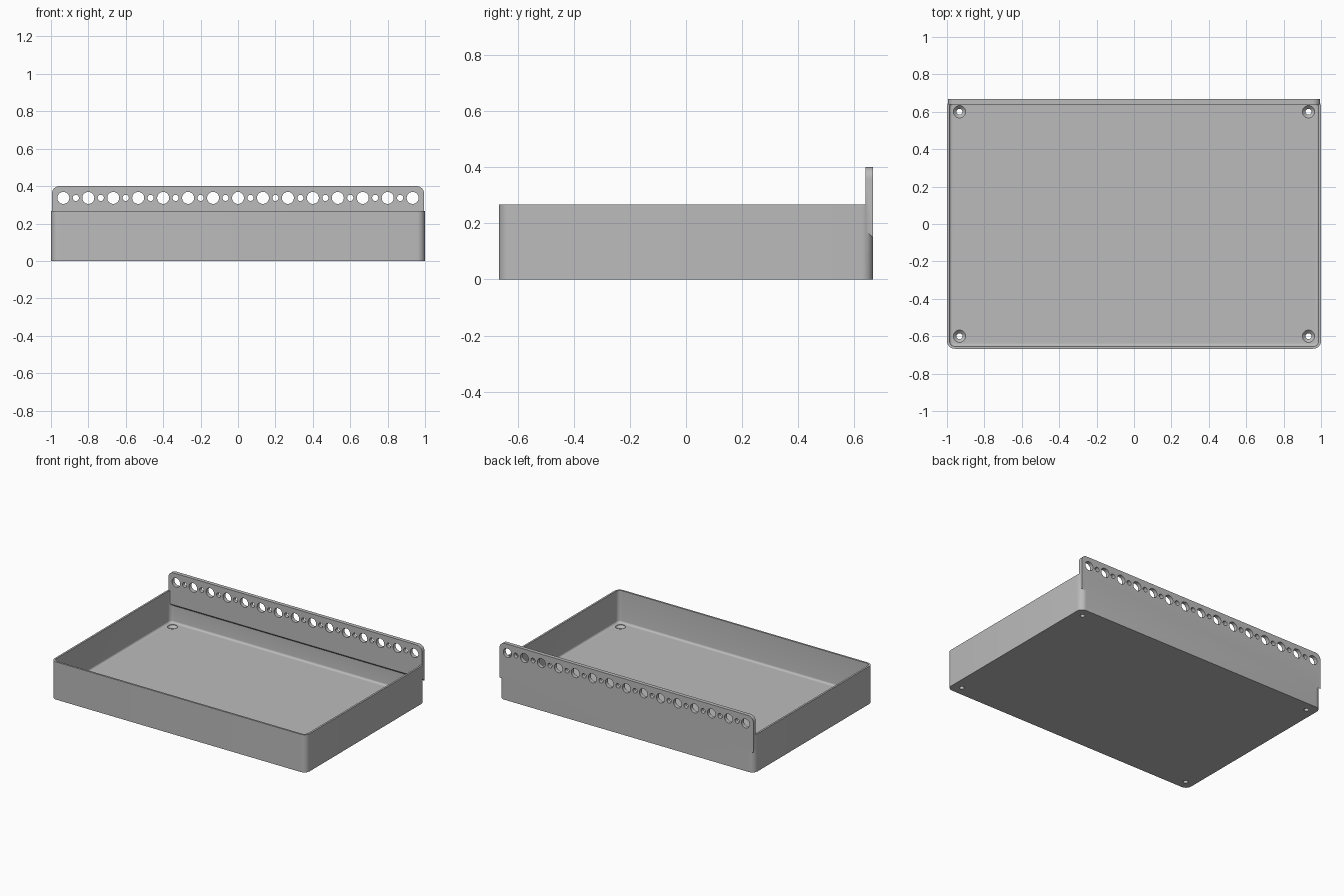
import bpy
import bmesh
from math import cos, sin, pi
from mathutils import Vector

cube = bpy.data.objects.get("Cube")
if cube:
    bpy.data.objects.remove(cube)

HALF_X, HALF_Y, RIM = 1.0, 0.667, 0.267
WALL, FLOOR, FILLET, CORNER = 0.0133, 0.04, 0.014, 0.042
PLATE_X, PLATE_FRONT, PLATE_TOP, HOLE_Z = 0.995, 0.64, 0.4, 0.337

grey = bpy.data.materials.new("light grey plastic")
grey.use_nodes = True
grey.diffuse_color = (0.5, 0.5, 0.5, 1)
grey.node_tree.nodes["Principled BSDF"].inputs["Base Color"].default_value = (0.5, 0.5, 0.5, 1)


def loft(bm, rings):
    """Skin a stack of closed rings and cap both ends."""
    loops = [[bm.verts.new(p) for p in ring] for ring in rings]
    n = len(loops[0])
    for a, b in zip(loops, loops[1:]):
        for i in range(n):
            j = (i + 1) % n
            bm.faces.new((a[i], a[j], b[j], b[i]))
    bm.faces.new(loops[0][::-1])
    bm.faces.new(loops[-1])


def make_object(name, bm):
    bmesh.ops.recalc_face_normals(bm, faces=bm.faces)
    mesh = bpy.data.meshes.new(name)
    bm.to_mesh(mesh)
    bm.free()
    mesh.materials.append(grey)
    obj = bpy.data.objects.new(name, mesh)
    bpy.context.collection.objects.link(obj)
    return obj


def rounded_rect(inset, z, steps=8):
    r = max(CORNER - inset, 0.012)
    cx, cy = HALF_X - inset - r, HALF_Y - inset - r
    ring = []
    for q, (sx, sy) in enumerate([(1, 1), (-1, 1), (-1, -1), (1, -1)]):
        for k in range(steps + 1):
            a = (q + k / steps) * pi / 2
            ring.append((sx * cx + r * cos(a), sy * cy + r * sin(a), z))
    return ring


def circle(centre, radius, axis, n=32):
    u = Vector((1, 0, 0))
    v = axis.cross(u)
    return [centre + radius * (cos(2 * pi * i / n) * u + sin(2 * pi * i / n) * v)
            for i in range(n)]


# Tray: outer wall, rim, inner wall, filleted floor
section = [(0, 0), (0, RIM), (WALL, RIM)]
for k in range(6):
    a = k / 5 * pi / 2
    section.append((WALL + FILLET * (1 - cos(a)), FLOOR + FILLET * (1 - sin(a))))
bm = bmesh.new()
loft(bm, [rounded_rect(inset, z) for inset, z in section])
tray = make_object("tray", bm)


# Back plate: rounded top corners and a sloping underside
def plate_outline(y, bottom, r=0.04, steps=8):
    pts = [(-PLATE_X, y, bottom), (PLATE_X, y, bottom)]
    for side, start in ((1, 0), (-1, pi / 2)):
        for k in range(steps + 1):
            a = start + k / steps * pi / 2
            pts.append((side * (PLATE_X - r) + r * cos(a), y, PLATE_TOP - r + r * sin(a)))
    return pts


bm = bmesh.new()
loft(bm, [plate_outline(PLATE_FRONT, 0.174), plate_outline(HALF_Y, 0.147)])
plate = make_object("back_plate", bm)

# Cutters: alternating large and small tool holes, countersunk screw holes
bm = bmesh.new()
for i in range(29):
    radius = 0.032 if i % 2 == 0 else 0.0165
    x = (i - 14) * 0.0667
    loft(bm, [circle(Vector((x, y, HOLE_Z)), radius, Vector((0, 1, 0))) for y in (0.6, 0.7)])
for sx in (-1, 1):
    for sy in (-1, 1):
        loft(bm, [circle(Vector((sx * 0.933, sy * 0.6, z)), r, Vector((0, 0, 1)))
                  for z, r in ((-0.02, 0.016), (0.02, 0.016), (FLOOR - 0.003, 0.033), (0.06, 0.033))])
holes = make_object("hole_cutters", bm)
holes.hide_render = True

# Join the plate to the tray, then cut the holes
bpy.ops.object.select_all(action="DESELECT")
bpy.context.view_layer.objects.active = tray
tray.select_set(True)
for name, operation, other in (("plate", "UNION", plate), ("holes", "DIFFERENCE", holes)):
    mod = tray.modifiers.new(name, "BOOLEAN")
    mod.operation = operation
    mod.solver = "EXACT"
    mod.object = other
    bpy.ops.object.modifier_apply(modifier=name)
    bpy.data.objects.remove(other)
bpy.ops.object.shade_smooth_by_angle(angle=pi / 6)
tray.name = "tray_with_back_plate"
